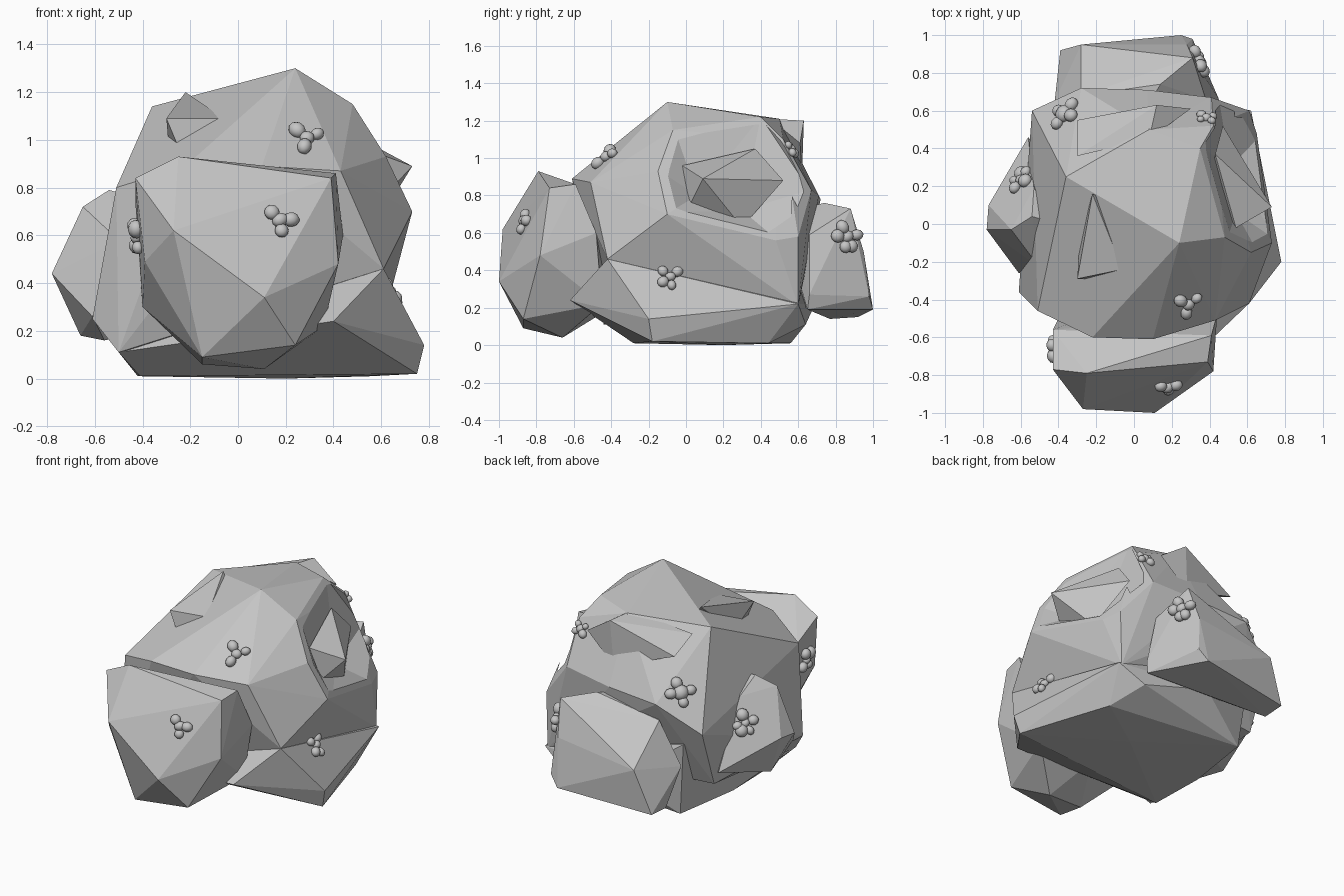
import bpy
import bmesh
import random
from mathutils import Matrix, Vector
from mathutils.bvhtree import BVHTree

random.seed(7)

old = bpy.data.objects.get("Cube")
if old:
    bpy.data.objects.remove(old, do_unlink=True)

# One stone colour for everything
stone = bpy.data.materials.new("grey stone")
stone.use_nodes = True
colour = (0.56, 0.56, 0.56, 1)
stone.diffuse_color = colour
shader = next(n for n in stone.node_tree.nodes if n.type == 'BSDF_PRINCIPLED')
shader.inputs["Base Color"].default_value = colour
shader.inputs["Roughness"].default_value = 0.9

surfaces = []


def add_object(name, bm, smooth=False):
    """Turn a bmesh into a named stone object."""
    for face in bm.faces:
        face.smooth = smooth
    mesh = bpy.data.meshes.new(name)
    bm.to_mesh(mesh)
    bm.free()
    mesh.materials.append(stone)
    obj = bpy.data.objects.new(name, mesh)
    bpy.context.scene.collection.objects.link(obj)
    return obj


def rock(name, corners):
    """Faceted stone: the hull around its corners, given in hundredths."""
    bm = bmesh.new()
    for corner in corners:
        bm.verts.new(Vector(corner) / 100)
    bmesh.ops.convex_hull(bm, input=list(bm.verts))
    spare = [v for v in bm.verts if not v.link_faces]
    bmesh.ops.delete(bm, geom=spare, context='VERTS')
    bmesh.ops.recalc_face_normals(bm, faces=list(bm.faces))
    surfaces.append(BVHTree.FromBMesh(bm))
    return add_object(name, bm)


def pebble_cluster(name, place, count, size):
    """Rounded pebbles gathered on the nearest rock surface."""
    hits = [tree.find_nearest(Vector(place)) for tree in surfaces]
    point, normal, _, _ = min(hits, key=lambda hit: hit[3])
    turn = normal.to_track_quat('Z', 'Y').to_matrix().to_4x4()
    bm = bmesh.new()
    for i in range(count):
        ring = size * 1.25 if i else 0
        spin = Matrix.Rotation(i * 6.28 / max(count - 1, 1) + random.random(), 4, 'Z')
        offset = spin @ Vector((ring, 0, size * 0.3))
        radius = size * random.uniform(0.65, 1)
        squash = Matrix.Diagonal((1, random.uniform(0.8, 1), 0.85, 1))
        matrix = (Matrix.Translation(point) @ turn @ Matrix.Translation(offset)
                  @ spin @ squash)
        bmesh.ops.create_icosphere(bm, subdivisions=2, radius=radius, matrix=matrix)
    return add_object(name, bm, smooth=True)


# Main boulder: overhanging upper mass
upper = rock("upper_boulder", [
    (24, -10, 130), (35, 40, 122), (48, -7, 115), (8, 50, 121), (-36, 25, 114),
    (43, -51, 87), (10, -61, 89), (-22, -60, 89), (-51, -46, 80),
    (62, -15, 93), (73, -10, 70), (42, 52, 110), (61, 60, 58), (65, 48, 56),
    (41, 67, 83), (7, 71, 80), (-28, 72, 78), (-54, 60, 60), (60, 60, 21),
    (61, -42, 46), (-61, -36, 25), (-50, -44, 11), (-53, 46, 22)])

# Main boulder: spreading foot, its underside rising at the back
rock("lower_boulder", [
    (40, -62, 24), (61, -42, 46), (78, -20, 14), (75, -18, 2), (56, 44, 1),
    (62, 60, 22), (45, 64, 11), (20, 20, 0), (-41, -28, 1), (-50, -42, 11),
    (-42, 10, 1), (-35, 56, 1), (0, 69, 22), (-40, 60, 50)])

# Boulder leaning on the front
rock("front_boulder", [
    (-25, -79, 93), (-43, -77, 84), (39, -73, 84), (41, -59, 86), (-43, -56, 74),
    (-27, -98, 62), (11, -100, 34), (42, -78, 48), (44, -48, 60), (-39, -80, 49),
    (-15, -87, 9), (24, -87, 14), (-15, -68, 6), (11, -66, 4),
    (-40, -50, 30), (36, -45, 22), (0, -40, 20)])

# Boulder on the side
rock("side_boulder", [
    (-78, -3, 44), (-77, 10, 45), (-65, -3, 72), (-54, 4, 79), (-61, -26, 26),
    (-50, -23, 58), (-56, 46, 30), (-53, 19, 70), (-66, 5, 18), (-56, -15, 16),
    (-60, 33, 40), (-40, 0, 75), (-35, 20, 20)])

# Boulder at the back
rock("back_boulder", [
    (14, 74, 76), (31, 88, 73), (28, 95, 50), (31, 98, 26), (25, 100, 19),
    (38, 66, 59), (45, 66, 27), (44, 65, 19), (-28, 68, 66), (-42, 65, 38),
    (-28, 95, 43), (-39, 92, 15), (-39, 77, 14), (0, 60, 24), (0, 50, 70)])

# Hollow scooped from the flank of the main boulder
hollow = rock("hollow_cutter", [
    (52, 4, 93), (43, 35, 102), (46, 44, 91), (51, 30, 72), (54, 6, 80),
    (50, -6, 115), (37, 40, 122), (45, 52, 110), (45, 66, 83), (68, 48, 57),
    (76, -9, 71), (65, -14, 93)])
surfaces.pop()
hollow.hide_render = True
hollow.hide_viewport = True
scoop = upper.modifiers.new("hollow", 'BOOLEAN')
scoop.operation = 'DIFFERENCE'
scoop.solver = 'EXACT'
scoop.object = hollow

# Small sharp outcrops
rock("flank_outcrop", [
    (73, 9, 89), (54, -2, 96), (52, 7, 97), (43, 37, 105), (47, 52, 88),
    (57, 30, 63), (60, 2, 75), (40, 20, 85)])
rock("crown_outcrop", [
    (-30, -29, 109), (-25, -29, 97), (-6, -24, 109), (-22, 16, 120), (-29, -10, 97),
    (-10, 10, 105)])
rock("rear_outcrop", [
    (12, 63, 120), (-30, 55, 104), (-30, 36, 112), (30, 61, 108), (8, 45, 121),
    (10, 62, 90)])

# Pebble clusters scattered over the boulders
clusters = {
    "brow": ((0.29, -0.43, 1.01), 4, 0.046),
    "front": ((0.18, -0.88, 0.67), 4, 0.038),
    "flank": ((0.66, -0.08, 0.38), 5, 0.042),
    "back": ((0.34, 0.86, 0.58), 6, 0.045),
    "shoulder": ((0.38, 0.53, 1.03), 5, 0.03),
    "rear": ((-0.39, 0.60, 0.85), 5, 0.05),
    "side": ((-0.62, 0.25, 0.57), 6, 0.042),
    "front_side": ((-0.42, -0.66, 0.59), 5, 0.042),
}
for label, (place, count, size) in clusters.items():
    pebble_cluster(label + "_pebbles", place, count, size)
